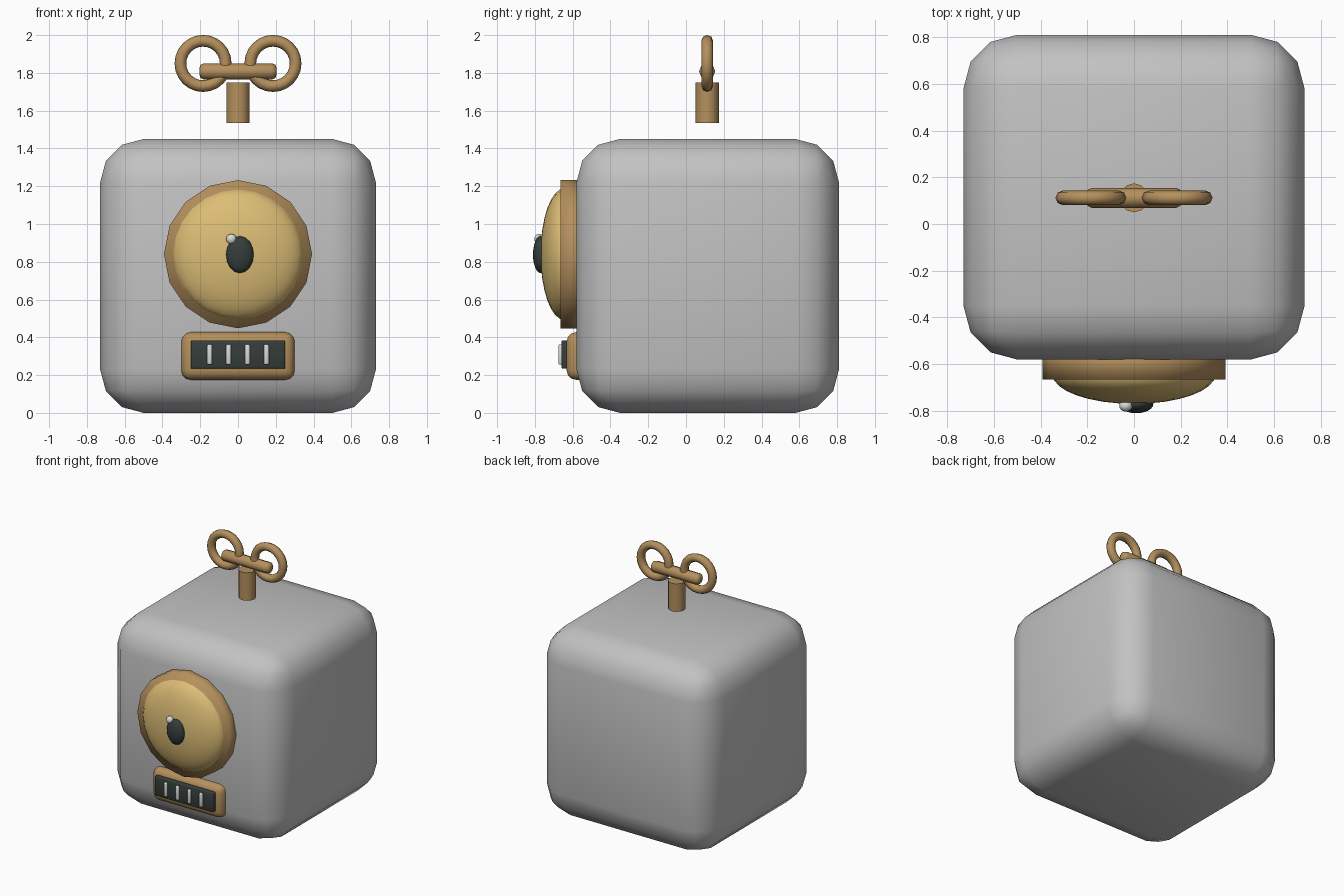
import bpy, bmesh, math
from mathutils import Matrix, Vector

if "Cube" in bpy.data.objects:
    bpy.data.objects.remove(bpy.data.objects["Cube"])


def material(name, rgb):
    m = bpy.data.materials.new(name)
    m.diffuse_color = (*rgb, 1)
    m.use_nodes = True
    m.node_tree.nodes["Principled BSDF"].inputs["Base Color"].default_value = m.diffuse_color
    return m


GREY = material("grey", (0.54, 0.54, 0.54))
BRONZE = material("bronze", (0.46, 0.28, 0.11))
GOLD = material("gold", (0.72, 0.51, 0.18))
DARK = material("dark", (0.035, 0.047, 0.042))
SILVER = material("silver", (0.70, 0.70, 0.70))

FACE_Y = Matrix.Rotation(math.pi / 2, 4, 'X')
FACE_X = Matrix.Rotation(math.pi / 2, 4, 'Y')


def finish(name, bm, mat, angle=None):
    bmesh.ops.recalc_face_normals(bm, faces=bm.faces[:])
    mesh = bpy.data.meshes.new(name)
    bm.to_mesh(mesh)
    bm.free()
    mesh.materials.append(mat)
    mesh.shade_smooth()
    if angle:
        mesh.set_sharp_from_angle(angle=math.radians(angle))
    obj = bpy.data.objects.new(name, mesh)
    bpy.context.collection.objects.link(obj)
    return obj


def box(name, lo, hi, mat, bevel, segments, angle=None):
    lo, hi = Vector(lo), Vector(hi)
    bm = bmesh.new()
    bmesh.ops.create_cube(bm, size=1)
    bmesh.ops.transform(bm, verts=bm.verts[:],
                        matrix=Matrix.Translation((lo + hi) / 2) @ Matrix.Diagonal((*(hi - lo), 1)))
    bmesh.ops.bevel(bm, geom=bm.edges[:], offset=bevel, segments=segments,
                    profile=0.5, affect='EDGES')
    return finish(name, bm, mat, angle)


def cylinder(name, center, radius, length, sides, mat, turn=Matrix(), bevel=0, angle=None):
    bm = bmesh.new()
    bmesh.ops.create_cone(bm, cap_ends=True, segments=sides, radius1=radius,
                          radius2=radius, depth=length)
    if bevel:
        rims = [e for e in bm.edges if abs(e.verts[0].co.z - e.verts[1].co.z) < 1e-4]
        bmesh.ops.bevel(bm, geom=rims, offset=bevel, segments=2, profile=0.5, affect='EDGES')
    bmesh.ops.transform(bm, verts=bm.verts[:], matrix=Matrix.Translation(center) @ turn)
    return finish(name, bm, mat, angle)


def ellipsoid(name, center, radii, mat, segments=16, rings=12):
    bm = bmesh.new()
    bmesh.ops.create_uvsphere(bm, u_segments=segments, v_segments=rings, radius=1)
    bmesh.ops.transform(bm, verts=bm.verts[:],
                        matrix=Matrix.Translation(center) @ Matrix.Diagonal((*radii, 1)) @ FACE_Y)
    return finish(name, bm, mat)


def torus(name, center, major, minor, mat, n=24, k=8):
    # ring lying in the xz plane
    bm = bmesh.new()
    rows = []
    for i in range(n):
        a = 2 * math.pi * i / n
        row = []
        for j in range(k):
            b = 2 * math.pi * j / k
            r = major + minor * math.cos(b)
            row.append(bm.verts.new(Vector(center) + Vector(
                (r * math.cos(a), minor * math.sin(b), r * math.sin(a)))))
        rows.append(row)
    for i in range(n):
        p, q = rows[i], rows[(i + 1) % n]
        for j in range(k):
            bm.faces.new((p[j], q[j], q[(j + 1) % k], p[(j + 1) % k]))
    return finish(name, bm, mat)


# Rounded cube body
box("body", (-0.73, -0.58, 0), (0.73, 0.81, 1.45), GREY, 0.23, 3)

# Single eye: rim, dome, pupil and glint
cylinder("eye_rim", (0, -0.595, 0.84), 0.392, 0.14, 16, BRONZE, FACE_Y)
ellipsoid("eye_dome", (0, -0.645, 0.84), (0.348, 0.125, 0.348), GOLD, 24, 16)
ellipsoid("pupil", (0.01, -0.77, 0.838), (0.073, 0.04, 0.098), DARK)
ellipsoid("eye_glint", (-0.035, -0.778, 0.92), (0.028, 0.025, 0.028), SILVER, 12, 8)

# Mouth grille
box("mouth_frame", (-0.3, -0.632, 0.175), (0.3, -0.50, 0.427), BRONZE, 0.05, 3)
box("mouth_panel", (-0.25, -0.66, 0.234), (0.25, -0.60, 0.384), DARK, 0.008, 2, 50)
for i in range(4):
    x = -0.15 + 0.1 * i
    box(f"mouth_bar_{i + 1}", (x - 0.013, -0.675, 0.255), (x + 0.013, -0.64, 0.363),
        SILVER, 0.008, 2)

# Wind-up key floating above the body
KEY_Y = 0.112
cylinder("key_stem", (0, KEY_Y, 1.642), 0.062, 0.215, 12, BRONZE, angle=50)
cylinder("key_crossbar", (0, KEY_Y, 1.808), 0.043, 0.41, 8, BRONZE, FACE_X, bevel=0.025)
for side, label in ((-1, "left"), (1, "right")):
    torus(f"key_loop_{label}", (side * 0.185, KEY_Y, 1.85), 0.12, 0.031, BRONZE)
